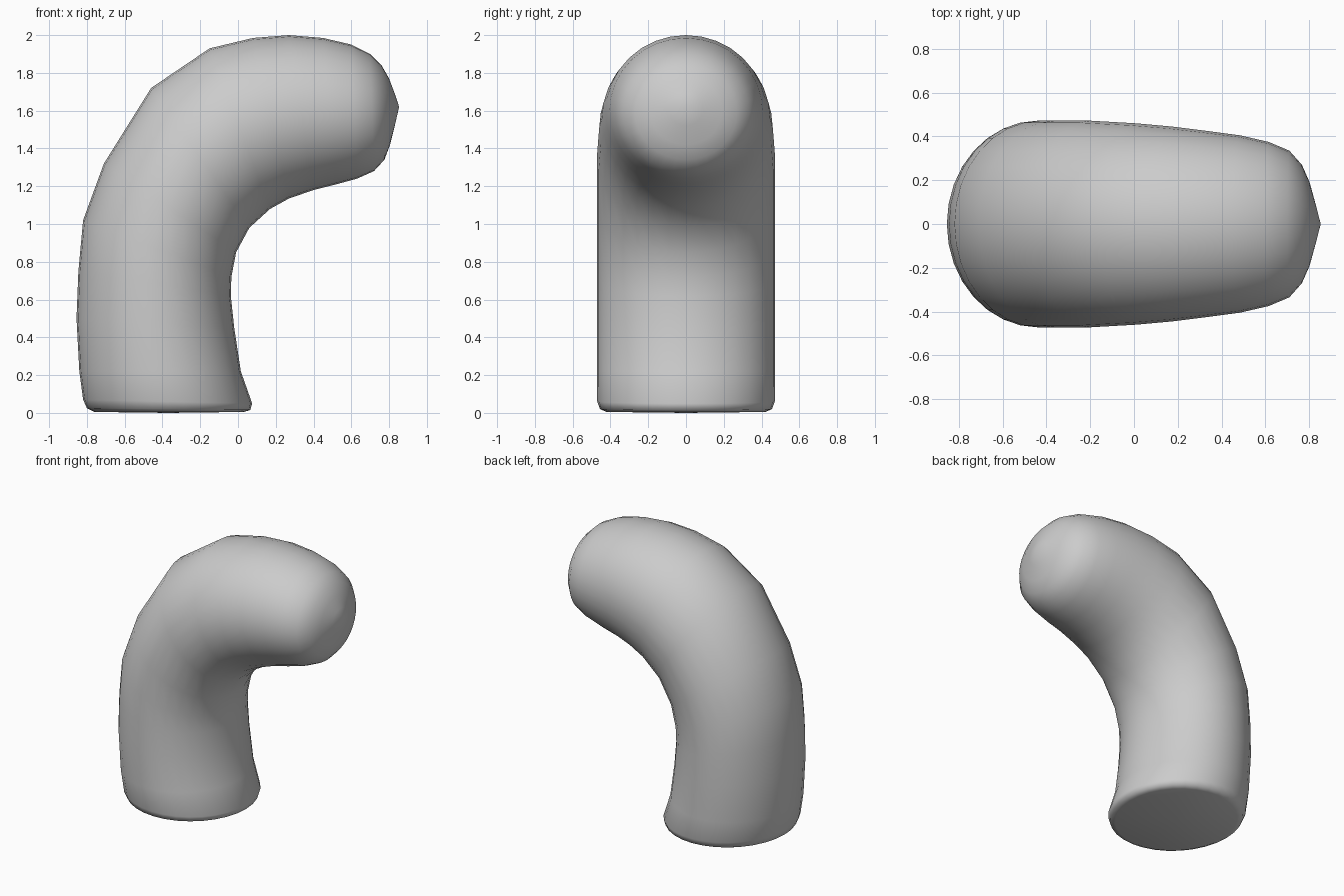
import bpy, bmesh, math

# Cross-sections: outer x, outer z, inner x, inner z, half width in y
SECTIONS = [
    (-0.76, 0.005, 0.03, 0.005, 0.42),
    (-0.80, 0.025, 0.065, 0.015, 0.455),
    (-0.82, 0.07, 0.075, 0.05, 0.47),
    (-0.84, 0.22, 0.015, 0.22, 0.472),
    (-0.855, 0.50, -0.02, 0.45, 0.472),
    (-0.845, 0.75, -0.038, 0.62, 0.472),
    (-0.82, 1.02, -0.035, 0.72, 0.472),
    (-0.71, 1.32, -0.01, 0.85, 0.472),
    (-0.46, 1.72, 0.06, 0.98, 0.472),
    (-0.15, 1.93, 0.17, 1.08, 0.46),
    (0.08, 1.985, 0.27, 1.135, 0.445),
    (0.27, 2.0, 0.40, 1.18, 0.425),
    (0.45, 1.985, 0.52, 1.21, 0.405),
    (0.60, 1.95, 0.63, 1.24, 0.375),
    (0.70, 1.90, 0.72, 1.28, 0.335),
    (0.76, 1.84, 0.775, 1.34, 0.27),
    (0.80, 1.77, 0.805, 1.42, 0.19),
    (0.83, 1.69, 0.83, 1.52, 0.09),
]
N = 32

bm = bmesh.new()
rings = []
for ox, oz, ix, iz, w in SECTIONS:
    ring = []
    for k in range(N):
        a = 2 * math.pi * k / N
        t = (1 - math.cos(a)) / 2
        ring.append(bm.verts.new((ox + (ix - ox) * t, w * math.sin(a), oz + (iz - oz) * t)))
    rings.append(ring)

# Skin of the bent tube
for lower, upper in zip(rings, rings[1:]):
    for k in range(N):
        j = (k + 1) % N
        bm.faces.new((lower[k], lower[j], upper[j], upper[k]))

# Flat foot and rounded tip
foot = bm.verts.new((-0.37, 0, 0))
tip = bm.verts.new((0.853, 0, 1.62))
for k in range(N):
    j = (k + 1) % N
    bm.faces.new((foot, rings[0][j], rings[0][k]))
    bm.faces.new((tip, rings[-1][k], rings[-1][j]))

bmesh.ops.recalc_face_normals(bm, faces=bm.faces)
for f in bm.faces:
    f.smooth = True
mesh = bpy.data.meshes.new("bent_tube")
bm.to_mesh(mesh)
bm.free()
obj = bpy.data.objects.new("bent_tube", mesh)
bpy.context.collection.objects.link(obj)
